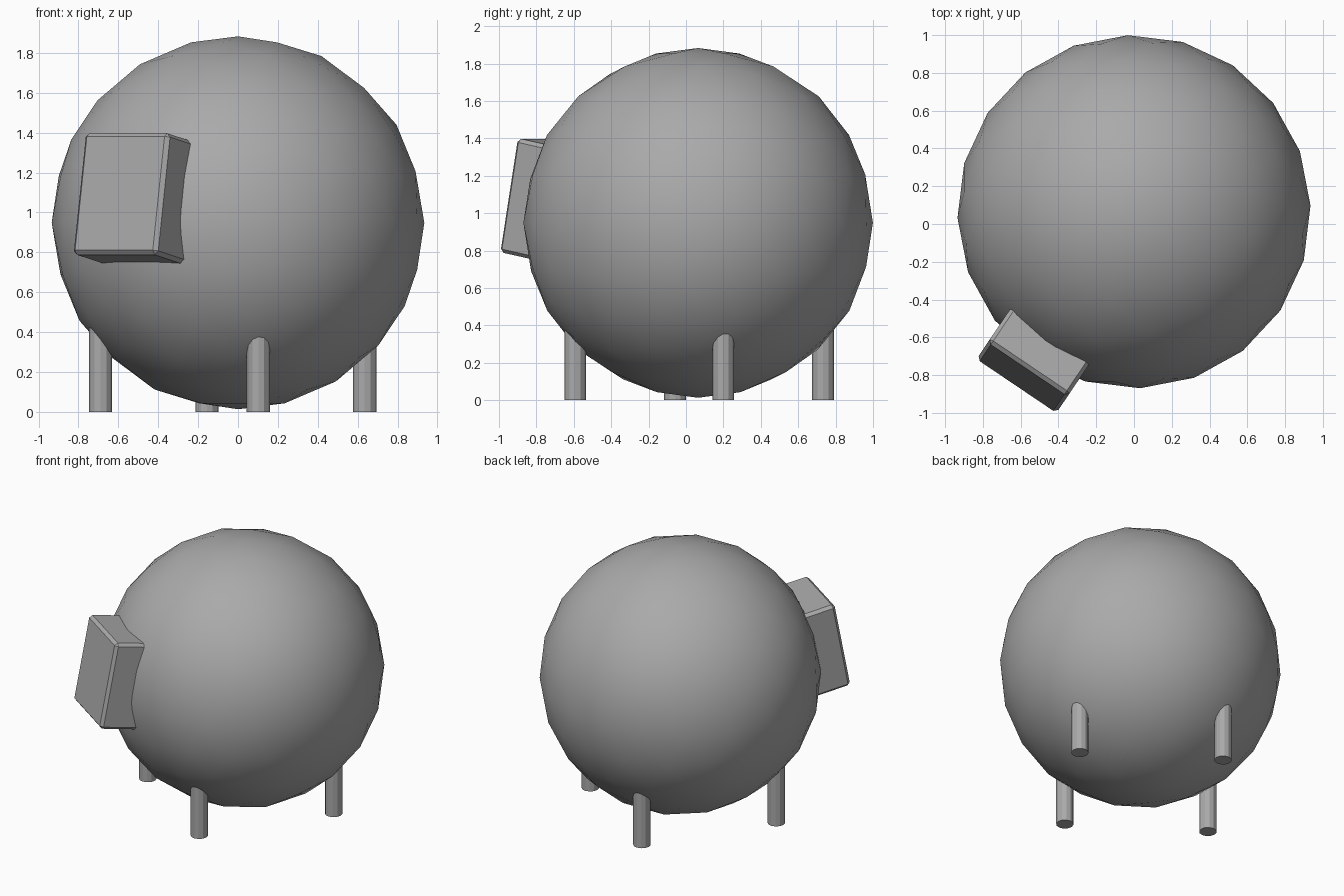
import bpy
from math import cos, sin, radians
from mathutils import Matrix, Vector

cube = bpy.data.objects.get("Cube")
if cube:
    bpy.data.objects.remove(cube, do_unlink=True)

grey = bpy.data.materials.new("plain_grey")
grey.use_nodes = True
colour = (0.4, 0.4, 0.4, 1)
grey.diffuse_color = colour
grey.node_tree.nodes["Principled BSDF"].inputs["Base Color"].default_value = colour

TURN = radians(-34)    # heading of the whole model
TILT = radians(-10.5)  # backward lean of the front box
CENTRE = Vector((0, 0.065, 0.948))


def finish(name):
    obj = bpy.context.object
    obj.name = name
    obj.data.materials.append(grey)
    return obj


# Round body
bpy.ops.mesh.primitive_ico_sphere_add(subdivisions=3, radius=0.935,
                                      location=CENTRE, rotation=(0, 0, TURN))
finish("round_body")
bpy.ops.object.shade_smooth()

# Bevelled box leaning against the front of the body
width, depth, height = 0.51, 0.36, 0.62
bpy.ops.mesh.primitive_cube_add(size=1)
box = finish("front_box")
box.data.transform(Matrix.Diagonal((width, depth, height, 1)))
box.data.transform(Matrix.Translation((0, depth / 2, 0)))
box.matrix_world = (Matrix.Translation(CENTRE) @ Matrix.Rotation(TURN, 4, "Z")
                    @ Matrix.Translation((0, -1.06, 0.148))
                    @ Matrix.Rotation(TILT, 4, "X"))
bevel = box.modifiers.new("edge_bevel", "BEVEL")
bevel.width = 0.02
bevel.segments = 1

# Four straight legs
leg_height = 0.5
for i, name in enumerate(("left", "back", "right", "front")):
    angle = TURN + radians(45 + 90 * i)
    bpy.ops.mesh.primitive_cylinder_add(
        vertices=12, radius=0.058, depth=leg_height,
        location=(-0.027 + 0.675 * cos(angle), 0.07 + 0.675 * sin(angle),
                  leg_height / 2))
    finish(name + "_leg")
